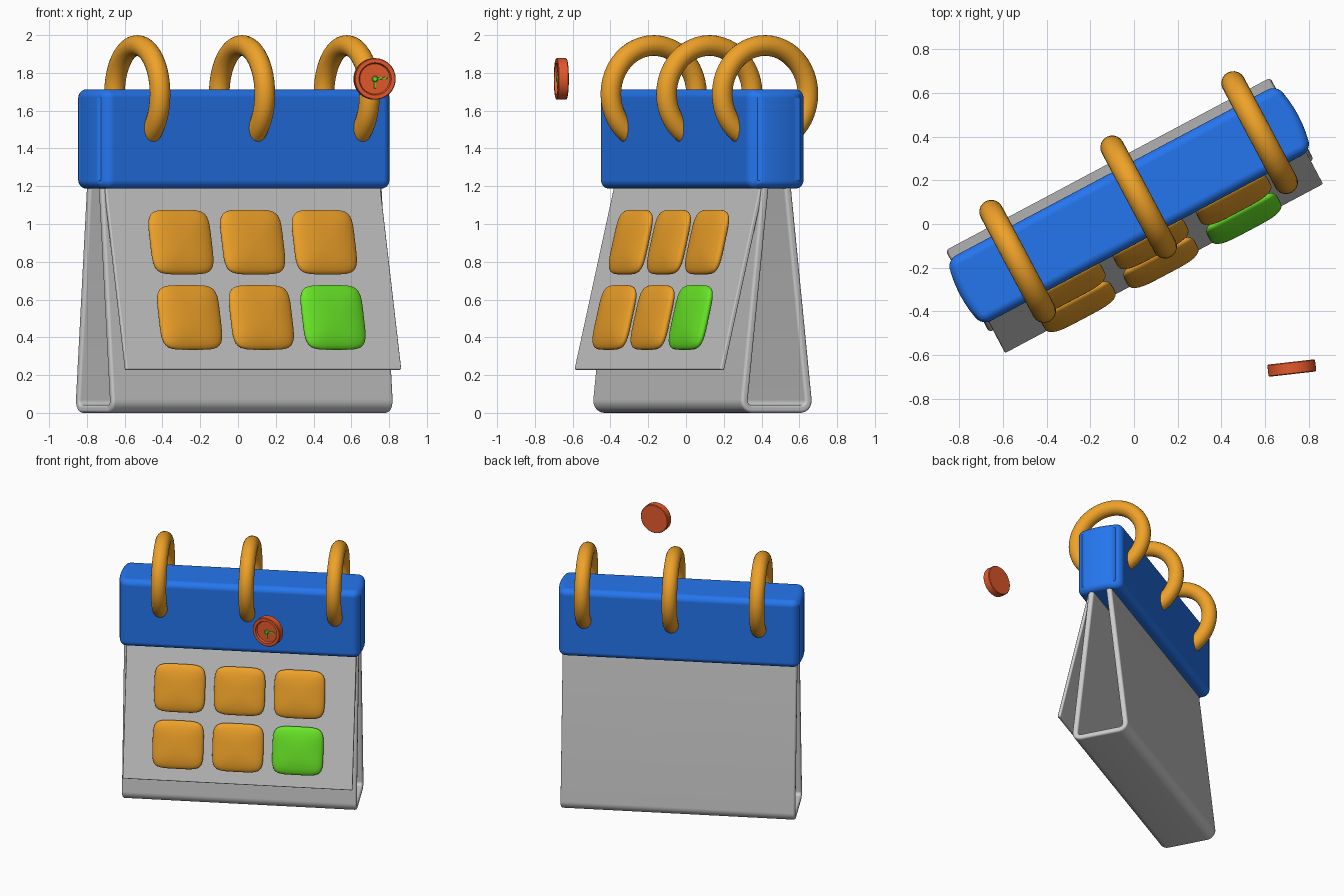
import bpy, bmesh
from math import radians, sin, cos, pi
from mathutils import Matrix, Vector

if "Cube" in bpy.data.objects:
    bpy.data.objects.remove(bpy.data.objects["Cube"])

T, R = Matrix.Translation, Matrix.Rotation
BODY = T((-0.022, 0.086, 0)) @ R(radians(28), 4, 'Z')
TILT = radians(13.8)
PAGE = BODY @ T((0.005, -0.333, 0.23)) @ R(-TILT, 4, 'X')
CLOCK = T((0.723, -0.66, 1.768)) @ R(radians(6.5), 4, 'Z') @ R(pi / 2, 4, 'X')


def material(name, rgb):
    m = bpy.data.materials.new(name)
    m.diffuse_color = (*rgb, 1)
    m.use_nodes = True
    m.node_tree.nodes["Principled BSDF"].inputs["Base Color"].default_value = m.diffuse_color
    return m


BLUE = material("blue", (0.018, 0.18, 0.86))
ORANGE = material("orange", (0.86, 0.36, 0.022))
GREEN = material("green", (0.14, 0.8, 0.02))
RED = material("red", (0.78, 0.1, 0.025))


def add(name, bm, matrix, mat=None, bevel=0, segments=3, sharp=None):
    bmesh.ops.recalc_face_normals(bm, faces=bm.faces)
    me = bpy.data.meshes.new(name)
    bm.to_mesh(me)
    bm.free()
    ob = bpy.data.objects.new(name, me)
    bpy.context.collection.objects.link(ob)
    ob.matrix_world = matrix
    if mat:
        me.materials.append(mat)
    for p in me.polygons:
        p.use_smooth = True
    if sharp:
        me.set_sharp_from_angle(angle=radians(sharp))
    if bevel:
        b = ob.modifiers.new("bevel", 'BEVEL')
        b.width, b.segments, b.harden_normals = bevel, segments, True
        b.limit_method, b.angle_limit = 'ANGLE', radians(40)
    return ob


def box(name, size, centre, matrix, mat=None, bevel=0, segments=3):
    bm = bmesh.new()
    bmesh.ops.create_cube(bm, size=1, matrix=T(centre) @ Matrix.Diagonal((*size, 1)))
    return add(name, bm, matrix, mat, bevel, segments)


def lathe(name, profile, matrix, mat, steps=48, sharp=35):
    bm = bmesh.new()
    vs = [bm.verts.new(p) for p in profile]
    es = [bm.edges.new(pair) for pair in zip(vs, vs[1:])]
    if profile[0] == profile[-1]:
        bmesh.ops.remove_doubles(bm, verts=bm.verts, dist=1e-5)
        es = bm.edges[:]
    bmesh.ops.spin(bm, geom=bm.verts[:] + es, cent=(0, 0, 0), axis=(0, 0, 1),
                   angle=2 * pi, steps=steps)
    bmesh.ops.remove_doubles(bm, verts=bm.verts, dist=1e-5)
    return add(name, bm, matrix, mat, sharp=sharp)


# cushion: rounded-square outline in x-z, elliptical thickness in y
def pillow(name, half, matrix, mat, n=5, m=2.2):
    bm = bmesh.new()
    bmesh.ops.create_cube(bm, size=2)
    bmesh.ops.subdivide_edges(bm, edges=bm.edges[:], cuts=11, use_grid_fill=True)
    for v in bm.verts:
        x, y, z = v.co
        flat = (abs(x) ** n + abs(z) ** n) ** (1 / n)
        k = (flat ** m + abs(y) ** m) ** (-1 / m)
        v.co = Vector([c * k * h for c, h in zip(v.co, half)])
    return add(name, bm, matrix, mat)


# folded paper stand: hollow loop with rounded bottom corners
def stand():
    r, n = 0.065, 8
    right = [(0.148 + r * cos(a), r + r * sin(a))
             for a in [-pi / 2 + radians(96) * i / n for i in range(n + 1)]]
    right.append((0.06, 1.45))
    loop = right + [(-y, z) for y, z in reversed(right)]
    bm = bmesh.new()
    a, b = ([bm.verts.new((x, y, z)) for y, z in loop] for x in (-0.84, 0.845))
    for i in range(len(loop)):
        j = (i + 1) % len(loop)
        bm.faces.new((a[i], a[j], b[j], b[i]))
    # normals must face outward before thickening inward
    bmesh.ops.recalc_face_normals(bm, faces=bm.faces)
    if sum(f.normal.dot(f.calc_center_median() - Vector((0, 0, 0.6))) for f in bm.faces) < 0:
        bmesh.ops.reverse_faces(bm, faces=bm.faces)
    bmesh.ops.solidify(bm, geom=bm.faces[:], thickness=0.042)
    zmin = min(v.co.z for v in bm.verts)
    bmesh.ops.translate(bm, verts=bm.verts, vec=(0, 0, -zmin))
    add("paper_stand", bm, BODY, bevel=0.016, segments=4)


# header bar with gently domed ends
def header_bar():
    length, depth, height, dome, n = 1.705, 0.34, 0.525, 0.025, 8
    bm = bmesh.new()
    outline = [(s * (length / 2 + dome * (1 - t * t)), s * t * depth / 2)
               for s in (-1, 1) for t in [-1 + 2 * i / n for i in range(n + 1)]]
    face = bm.faces.new([bm.verts.new((x, y, 1.7125 - height))
                         for x, y in reversed(outline)])
    top = bmesh.ops.extrude_face_region(bm, geom=[face])["geom"]
    bmesh.ops.translate(bm, vec=(0, 0, height),
                        verts=[g for g in top if isinstance(g, bmesh.types.BMVert)])
    add("header_bar", bm, BODY, BLUE, 0.045, 6)


stand()
header_bar()
box("front_page", (1.65, 0.025, 1.1), (0, 0.0125, 0.55), PAGE, bevel=0.008)

# binder rings pass through the bar
circle = [(0.257 + 0.055 * cos(2 * pi * i / 20), 0, 0.055 * sin(2 * pi * i / 20))
          for i in range(20)]
for i, u in enumerate((-0.572, 0.056, 0.684)):
    lathe(f"binder_ring_{i + 1}", circle + circle[:1],
          BODY @ T((u, 0.013, 1.688)) @ R(pi / 2, 4, 'Y'), ORANGE, 48, None)

# day tiles, the last one highlighted
for row, z in enumerate((0.686, 0.275)):
    for col in range(3):
        mat = GREEN if (row, col) == (1, 2) else ORANGE
        pillow(f"day_tile_{row + 1}_{col + 1}", (0.183, 0.042, 0.176),
               PAGE @ T(((col - 1) * 0.43, -0.034, z)), mat)

# small clock: dished disc, hub and hands
lathe("clock_body", [(0, 0, -0.028), (0.106, 0, -0.028), (0.11, 0, -0.024),
                     (0.11, 0, 0.024), (0.106, 0, 0.028), (0.086, 0, 0.028),
                     (0.08, 0, 0.014), (0, 0, 0.014)], CLOCK, RED)
lathe("clock_hub", [(0, 0, 0.01), (0.016, 0, 0.01), (0.016, 0, 0.024),
                    (0.011, 0, 0.028), (0, 0, 0.028)], CLOCK, GREEN, 20)
for name, length, angle in (("minute_hand", 0.066, 5), ("hour_hand", 0.05, -90)):
    box(name, (length, 0.01, 0.008), (length / 2, 0, 0.018),
        CLOCK @ R(radians(angle), 4, 'Z'), GREEN, 0.002, 2)
